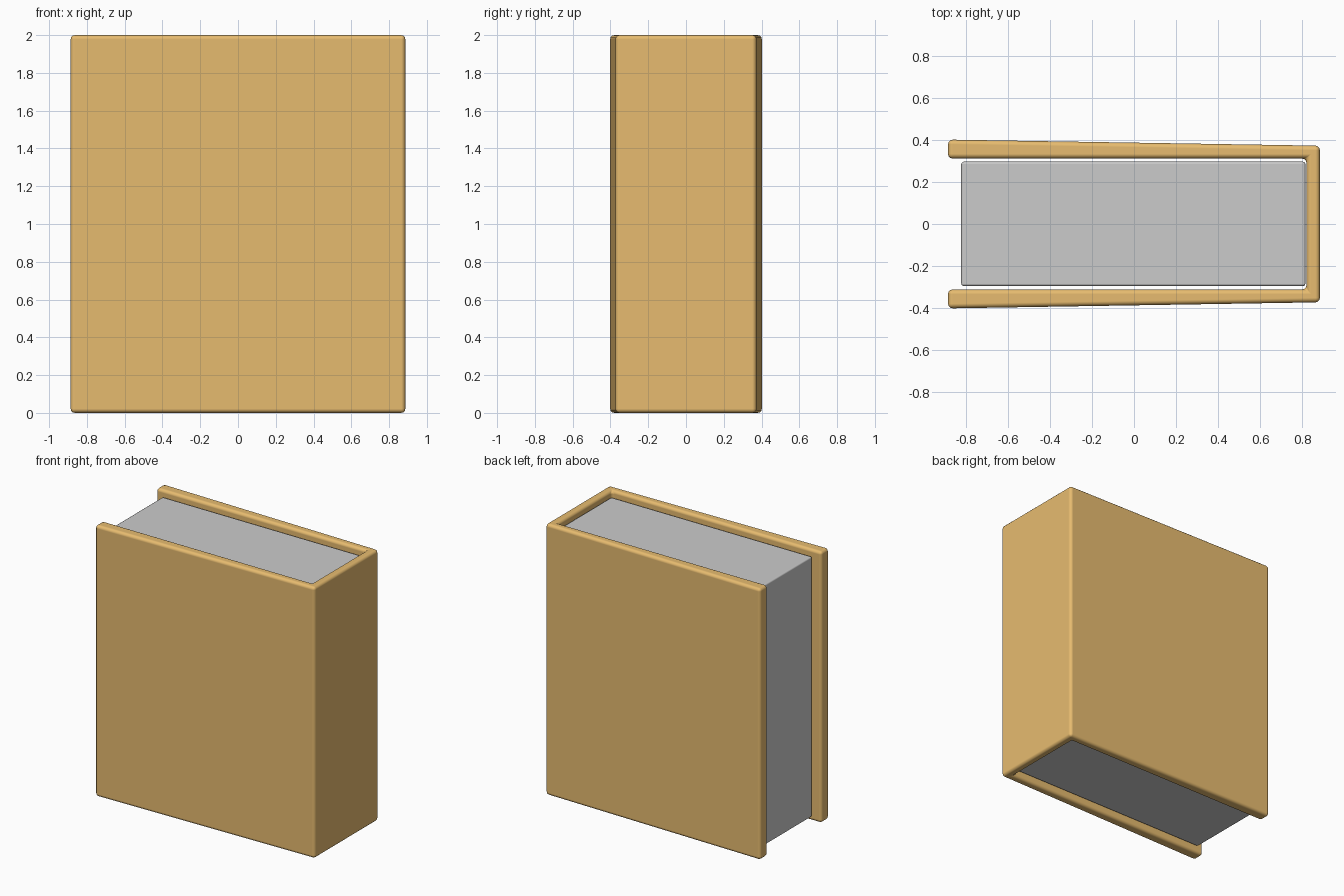
import bpy, bmesh

if "Cube" in bpy.data.objects:
    bpy.data.objects.remove(bpy.data.objects["Cube"])


def material(name, color):
    m = bpy.data.materials.new(name)
    m.diffuse_color = color
    m.use_nodes = True
    m.node_tree.nodes["Principled BSDF"].inputs["Base Color"].default_value = m.diffuse_color
    return m


def prism(name, outline, z0, z1, bevel, segments, mat=None):
    """Extrude an xy outline upward and round its edges."""
    bm = bmesh.new()
    face = bm.faces.new([bm.verts.new((x, y, z0)) for x, y in outline])
    top = bmesh.ops.extrude_face_region(bm, geom=[face])["geom"]
    bmesh.ops.translate(bm, vec=(0, 0, z1 - z0),
                        verts=[v for v in top if isinstance(v, bmesh.types.BMVert)])
    bmesh.ops.recalc_face_normals(bm, faces=bm.faces)
    mesh = bpy.data.meshes.new(name)
    bm.to_mesh(mesh)
    bm.free()
    ob = bpy.data.objects.new(name, mesh)
    bpy.context.collection.objects.link(ob)
    if mat:
        mesh.materials.append(mat)
    mod = ob.modifiers.new("rounded_edges", "BEVEL")
    mod.width = bevel
    mod.segments = segments
    mod.limit_method = "ANGLE"
    mod.harden_normals = True
    bpy.ops.object.select_all(action="DESELECT")
    ob.select_set(True)
    bpy.context.view_layer.objects.active = ob
    bpy.ops.object.shade_smooth()
    return ob


# Cover: U-shaped binding, boards thicken toward the open side
cover = [(-0.886, -0.402), (0.886, -0.373), (0.886, 0.373), (-0.886, 0.402),
         (-0.886, 0.312), (0.822, 0.312), (0.822, -0.312), (-0.886, -0.312)]
prism("cover", cover, 0, 2, 0.022, 3, material("cover_tan", (0.8, 0.5, 0.16, 1)))

# Page block: set slightly inside the cover
pages = [(-0.823, -0.296), (0.817, -0.296), (0.817, 0.297), (-0.823, 0.297)]
prism("pages", pages, 0.04, 1.96, 0.012, 2)
